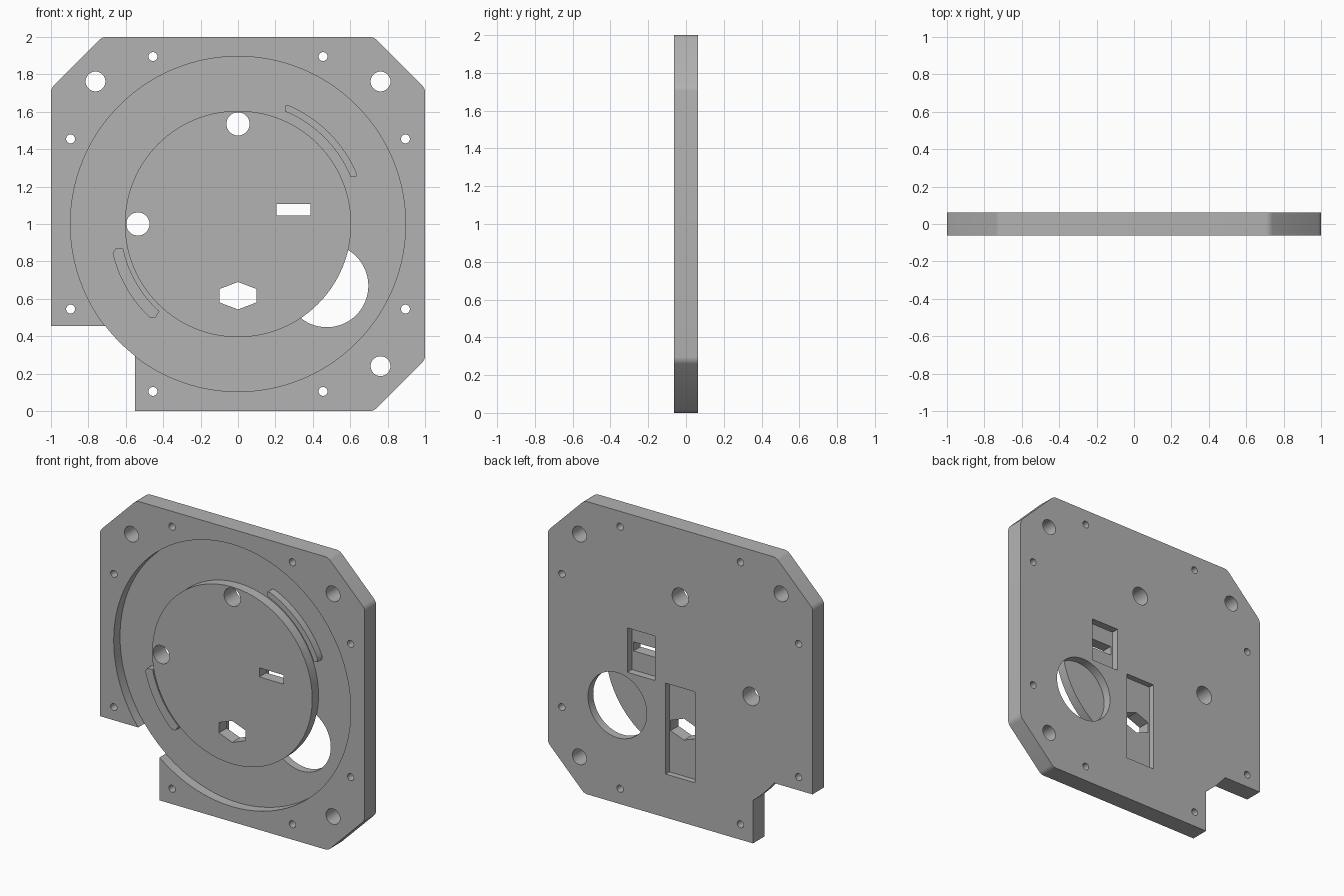
import bpy, bmesh, math
from mathutils import Vector

cube = bpy.data.objects.get("Cube")
if cube:
    bpy.data.objects.remove(cube, do_unlink=True)

FRONT, BACK, FLOOR = -0.0625, 0.0625, 0.006
HUB_R, RING_R = 0.605, 0.896
OVER = 0.05

grey = bpy.data.materials.new("plain grey")
grey.use_nodes = True
colour = (0.45, 0.45, 0.45, 1)
grey.diffuse_color = colour
grey.node_tree.nodes["Principled BSDF"].inputs["Base Color"].default_value = colour


def prism(name, points, y0, y1, bevel=0):
    """Extrude an x-z outline from y0 to y1."""
    bm = bmesh.new()
    face = bm.faces.new([bm.verts.new((x, y0, z)) for x, z in points])
    ext = bmesh.ops.extrude_face_region(bm, geom=[face])
    moved = [v for v in ext["geom"] if isinstance(v, bmesh.types.BMVert)]
    bmesh.ops.translate(bm, verts=moved, vec=(0, y1 - y0, 0))
    if bevel:
        edges = [e for e in bm.edges
                 if abs(e.verts[0].co.y - e.verts[1].co.y) > 0.01]
        bmesh.ops.bevel(bm, geom=edges, offset=bevel, segments=4,
                        profile=0.5, affect='EDGES')
    bmesh.ops.recalc_face_normals(bm, faces=bm.faces)
    mesh = bpy.data.meshes.new(name)
    bm.to_mesh(mesh)
    bm.free()
    mesh.materials.append(grey)
    obj = bpy.data.objects.new(name, mesh)
    bpy.context.collection.objects.link(obj)
    return obj


def circle(x, z, r, n=32):
    return [(x + r * math.cos(math.tau * i / n), z + r * math.sin(math.tau * i / n))
            for i in range(n)]


def rect(x0, x1, z0, z1):
    return [(x0, z0), (x1, z0), (x1, z1), (x0, z1)]


def cut(target, cutter):
    """Subtract the cutter, apply, and discard it."""
    mod = target.modifiers.new("cut", 'BOOLEAN')
    mod.operation, mod.solver, mod.object = 'DIFFERENCE', 'EXACT', cutter
    bpy.ops.object.select_all(action='DESELECT')
    bpy.context.view_layer.objects.active = target
    target.select_set(True)
    bpy.ops.object.modifier_apply(modifier=mod.name)
    bpy.data.objects.remove(cutter, do_unlink=True)


def through(points):
    cut(plate, prism("hole_cutter", points, FRONT - OVER, BACK + OVER))


def smooth(obj):
    bpy.ops.object.select_all(action='DESELECT')
    bpy.context.view_layer.objects.active = obj
    obj.select_set(True)
    bpy.ops.object.shade_smooth_by_angle(angle=math.radians(30))


# Square plate with three chamfered corners
c = 0.725
plate = prism("base_plate", [(-1, 0), (c, 0), (1, 1 - c), (1, 1 + c), (c, 2),
                             (-c, 2), (-1, 1 + c)], FRONT, BACK, bevel=0.02)

# Corner notch that leaves the round floor standing
notch = prism("notch_cutter", rect(-1.2, -0.55, -0.2, 0.455), FRONT - OVER, BACK + OVER)
cut(notch, prism("floor_disc", circle(0, 1, RING_R - 0.001, 128),
                 FRONT - 2 * OVER, BACK + 2 * OVER))
cut(plate, notch)

# Ring channel around the central hub
ring = prism("ring_cutter", circle(0, 1, RING_R, 128), FRONT - OVER, FLOOR)
cut(ring, prism("hub_core", circle(0, 1, HUB_R, 128), FRONT - 2 * OVER, BACK))
cut(plate, ring)

# Large opening in the floor, covered partly by the hub
cut(plate, prism("opening_cutter", circle(0.475, 0.67, 0.222, 64),
                 FLOOR - 0.002, BACK + OVER))

# Corner, rim and hub holes
for x, z in ((-0.762, 1.762), (0.762, 1.762), (0.762, 0.24)):
    through(circle(x, z, 0.053))
for sx in (-1, 1):
    for sz in (-1, 1):
        for dx, dz in ((0.455, 0.895), (0.895, 0.455)):
            through(circle(sx * dx, 1 + sz * dz, 0.024, 24))
through(circle(0, 1.535, 0.062))
through(circle(-0.535, 1, 0.062))

# Rear pockets, then the slot and hexagon through them
for outline, depth in ((rect(0.19, 0.40, 0.915, 1.218), 0.05),
                       (rect(-0.11, 0.11, 0.297, 0.918), 0.04)):
    cut(plate, prism("pocket_cutter", outline, BACK - depth, BACK + OVER))
through(rect(0.205, 0.388, 1.045, 1.107))
through([(0, 0.69), (-0.1, 0.652), (-0.1, 0.581),
         (0, 0.543), (0.1, 0.581), (0.1, 0.652)])
smooth(plate)


def arc_ridge(name, r0, r1, a0, a1):
    """Curved rib on the channel floor with softened ends."""
    def arc(r, a, b):
        return [(r * math.cos(math.radians(a + (b - a) * i / 20)),
                 1 + r * math.sin(math.radians(a + (b - a) * i / 20)))
                for i in range(21)]
    obj = prism(name, arc(r0, a0, a1) + arc((r0 + r1) / 2 + 0.01, a1 + 0.6, a1 + 0.6)[:1]
                + arc(r1, a1 - 1, a0 + 1)
                + arc((r0 + r1) / 2 + 0.01, a0 - 0.6, a0 - 0.6)[:1],
                FLOOR - 0.05, FLOOR + 0.01)
    smooth(obj)


arc_ridge("upper_arc_ridge", 0.653, 0.69, 22.5, 67.5)
arc_ridge("lower_arc_ridge", 0.628, 0.688, 192, 228)
